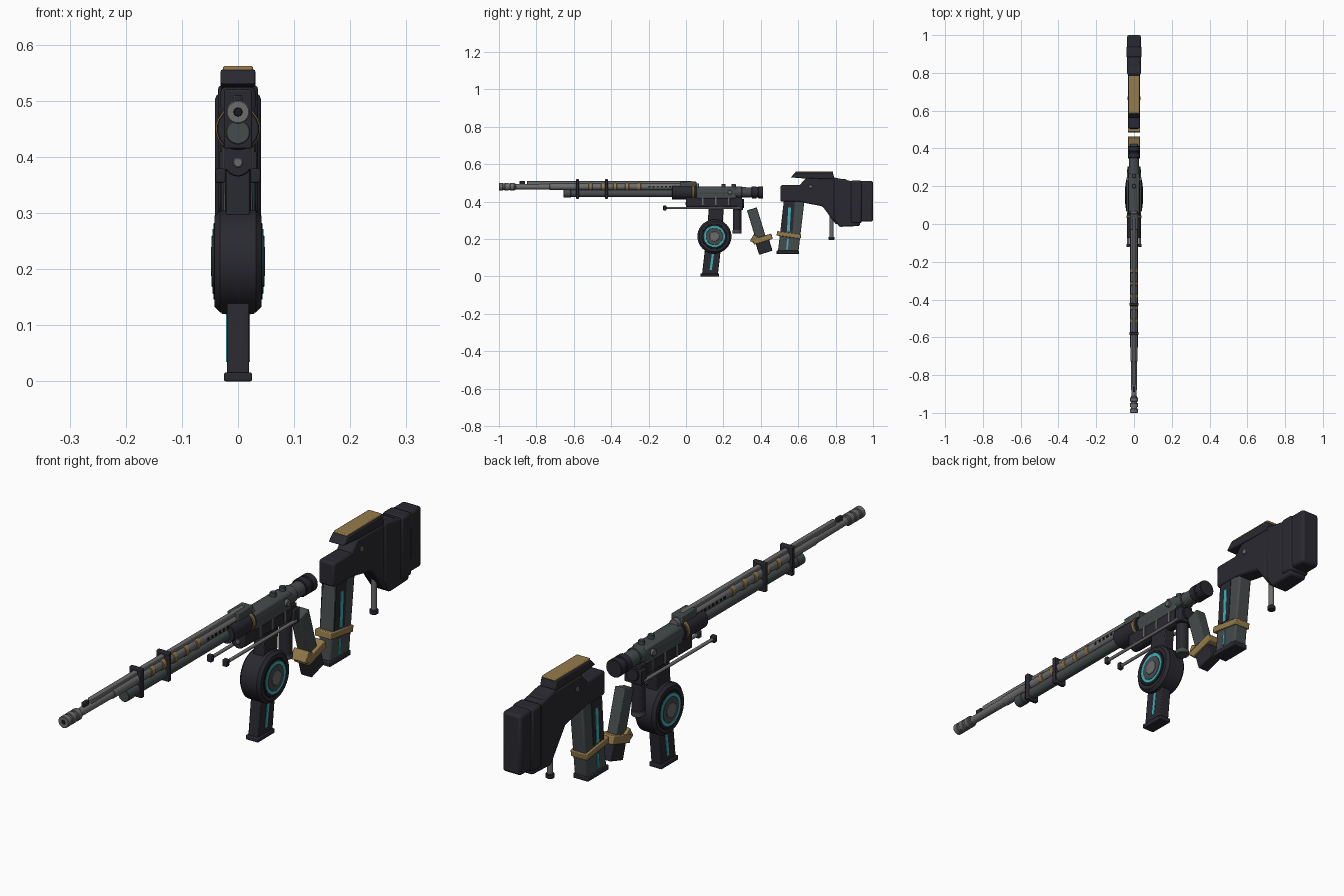
import bpy, bmesh, math
from mathutils import Matrix, Vector

if "Cube" in bpy.data.objects:
    bpy.data.objects.remove(bpy.data.objects["Cube"], do_unlink=True)


def material(name, red, green, blue):
    mat = bpy.data.materials.new(name)
    mat.use_nodes = True
    color = (red, green, blue, 1)
    mat.diffuse_color = color
    mat.node_tree.nodes["Principled BSDF"].inputs["Base Color"].default_value = color
    return mat


DARK = material("charcoal", red=.022, green=.022, blue=.03)
STEEL = material("steel", red=.15, green=.15, blue=.15)
GREEN = material("grey_green", red=.06, green=.07, blue=.07)
GOLD = material("gold", red=.3, green=.2, blue=.07)
CYAN = material("cyan", red=.05, green=.43, blue=.5)
BLACK = material("black", red=.01, green=.01, blue=.01)

RIGHT, BACK, UP = Vector((1, 0, 0)), Vector((0, 1, 0)), Vector((0, 0, 1))
SIDES = (-1, 1)


def finish(name, bm, mat, bevel=0):
    bmesh.ops.recalc_face_normals(bm, faces=bm.faces)
    mesh = bpy.data.meshes.new(name)
    bm.to_mesh(mesh)
    bm.free()
    mesh.materials.append(mat)
    part = bpy.data.objects.new(name, mesh)
    bpy.context.collection.objects.link(part)
    bpy.ops.object.select_all(action='DESELECT')
    part.select_set(True)
    bpy.context.view_layer.objects.active = part
    bpy.ops.object.shade_smooth_by_angle(angle=math.radians(35))
    if bevel:
        modifier = part.modifiers.new("rounded_edges", 'BEVEL')
        modifier.width = bevel
        modifier.segments = 2


def prism(name, mat, outline, half, bevel=.004, x=0):
    """Side outline in (y, z), extruded across x."""
    bm = bmesh.new()
    face = bm.faces.new([bm.verts.new((x - half, y, z)) for y, z in outline])
    grown = bmesh.ops.extrude_face_region(bm, geom=[face])["geom"]
    moved = [item for item in grown if isinstance(item, bmesh.types.BMVert)]
    bmesh.ops.translate(bm, vec=RIGHT * half * 2, verts=moved)
    finish(name, bm, mat, bevel)


def bar(name, mat, bottom, top, depth, half, bevel=.003, x=0):
    """Leaning bar with level ends, between two (y, z) points."""
    (low_y, low_z), (high_y, high_z) = bottom, top
    reach = depth / 2
    outline = [(low_y - reach, low_z), (low_y + reach, low_z),
               (high_y + reach, high_z), (high_y - reach, high_z)]
    prism(name, mat, outline, half, bevel, x)


def box(name, mat, y, z, half, bevel=.003, x=0):
    """Upright block spanning the given y and z ranges."""
    middle = sum(y) / 2
    bar(name, mat, (middle, z[0]), (middle, z[1]), y[1] - y[0], half, bevel, x)


def tilted(name, mat, center, depth, height, half, degrees, bevel=.003):
    """Block turned in the side plane."""
    bm = bmesh.new()
    bmesh.ops.create_cube(bm, size=1)
    bm.transform(Matrix.Translation((0, *center))
                 @ Matrix.Rotation(math.radians(degrees), 4, 'X')
                 @ Matrix.Diagonal((half * 2, depth, height, 1)))
    finish(name, bm, mat, bevel)


def rod(name, mat, start, length, radius, axis=BACK, tip=None, chamfer=.002, sides=24):
    """Chamfered cylinder; tip gives a different end radius."""
    end = tip or radius
    steps = [(0, radius - chamfer), (chamfer, radius),
             (length - chamfer, end), (length, end - chamfer)]
    turn = UP.rotation_difference(axis).to_matrix().to_4x4()
    bm = bmesh.new()
    rings = []
    for along, size in steps:
        angles = [math.tau * i / sides for i in range(sides)]
        rings.append([bm.verts.new((size * math.cos(a), size * math.sin(a), along))
                      for a in angles])
    for low, high in zip(rings, rings[1:]):
        for i in range(sides):
            j = (i + 1) % sides
            bm.faces.new((low[i], low[j], high[j], high[i]))
    bm.faces.new(rings[0])
    bm.faces.new(rings[-1])
    bm.transform(Matrix.Translation(start) @ turn)
    finish(name, bm, mat)


def on_axis(y, z):
    return Vector((0, y, z))


# Barrel and muzzle
BORE = .48
rod("barrel", STEEL, on_axis(-.95, BORE), length=.25, radius=.014, tip=.016)
rod("barrel_rear", STEEL, on_axis(-.73, BORE), length=.8, radius=.018)
rod("muzzle_core", STEEL, on_axis(-.99, BORE), length=.08, radius=.017)
for i in range(3):
    rod("muzzle_ring", STEEL, on_axis(-1 + i * .03, BORE), length=.022, radius=.021)
rod("muzzle_bore", BLACK, on_axis(-1, BORE) - BACK * .001, length=.01, radius=.009, sides=12)
box("front_sight", DARK, y=(-.89, -.86), z=(BORE, .51), half=.006)
box("top_rib", STEEL, y=(-.85, .03), z=(BORE, .51), half=.008)

# Magazine tube, clamps and bands
rod("lower_tube", GREEN, on_axis(-.65, .444), length=.6, radius=.02)
rod("lower_tube_cap", GREEN, on_axis(-.655, .444), length=.04, radius=.022)
for y in (-.58, -.425):
    box("barrel_clamp", DARK, y=(y - .008, y + .008), z=(.415, .52), half=.025)
for i in range(5):
    rod("barrel_gold_band", GOLD, on_axis(-.52 + i * .065, BORE), length=.02, radius=.021)
for i in range(8):
    y = -.2 + i * .022
    box("barrel_vents", BLACK, y=(y, y + .01), z=(BORE - .004, BORE + .004), half=.0195, bevel=0)

# Receiver
CORE = .45
rod("receiver_collar", DARK, on_axis(-.075, CORE), length=.13, radius=.038)
box("rear_sight_block", GREEN, y=(-.03, .055), z=(CORE, .508), half=.022)
rod("receiver_gold_ring", GOLD, on_axis(.032, CORE), length=.013, radius=.04)
rod("receiver_body", GREEN, on_axis(.05, CORE), length=.25, radius=.031)
rod("receiver_tail", GREEN, on_axis(.27, CORE), length=.1, radius=.028, tip=.026)
box("receiver_housing", GREEN, y=(.055, .27), z=(.415, .476), half=.029, bevel=.008)
rod("end_cap_core", DARK, on_axis(.35, CORE), length=.06, radius=.029)
for y in (.35, .385):
    rod("end_cap_ring", DARK, on_axis(y, CORE), length=.028, radius=.032)
for y in (.2, .255):
    rod("receiver_knob", GREEN, on_axis(y, CORE), axis=UP, length=.045, radius=.011)
for side in SIDES:
    rod("receiver_side_knob", STEEL, on_axis(.235, CORE), axis=RIGHT * side,
        length=.04, radius=.012)

# Lower frame and folded bipod
rod("frame_tube", DARK, on_axis(0, .39), length=.31, radius=.025)
rod("frame_tube_plug", STEEL, on_axis(-.004, .39), length=.02, radius=.009)
box("lower_frame", DARK, y=(0, .3), z=(.376, .425), half=.026)
for i in range(3):
    y = .085 + i * .07
    box("frame_clip", STEEL, y=(y, y + .009), z=(.378, .425), half=.0285, bevel=.001)
box("bipod_hinge", DARK, y=(.272, .305), z=(.355, .41), half=.034)
for side in SIDES:
    offset = RIGHT * side * .031
    rod("bipod_leg", STEEL, on_axis(-.11, .366) + offset, length=.4, radius=.006, sides=12)
    box("bipod_foot", DARK, y=(-.122, -.105), z=(.354, .379), half=.009, x=offset.x)

# Front peg
rod("front_peg", DARK, on_axis(.273, .235), axis=UP, length=.145, radius=.023)
rod("front_peg_tip", GREEN, on_axis(.273, .23), axis=UP, length=.02, radius=.0245)

# Drum magazine
DRUM = on_axis(.152, .214)
bar("magazine_neck", DARK, bottom=(.15, .2), top=(.163, .385), depth=.08, half=.021)
bar("magazine_stem", DARK, bottom=(.128, .01), top=(.15, .2), depth=.085, half=.02)
box("magazine_floorplate", DARK, y=(.078, .176), z=(0, .016), half=.025)
rod("drum", DARK, DRUM - RIGHT * .042, axis=RIGHT, length=.084, radius=.091,
    chamfer=.01, sides=40)
drum_layers = {"rim": (BLACK, .068), "cyan_ring": (CYAN, .058),
               "plate": (GREEN, .046), "hub": (STEEL, .026)}
for side in SIDES:
    for layer, (label, (mat, radius)) in enumerate(drum_layers.items()):
        rod("drum_" + label, mat, DRUM + RIGHT * side * .036, axis=RIGHT * side,
            length=.008 + layer * .0015, radius=radius, chamfer=.001, sides=32)
    bar("magazine_stripe", CYAN, bottom=(.132, .035), top=(.144, .12), depth=.012,
        half=.002, bevel=0, x=side * .0195)

# Angled rear handle
LEAN = 17
tilted("handle", GREEN, center=(.377, .28), depth=.055, height=.17, half=.02, degrees=LEAN)
tilted("handle_base", DARK, center=(.415, .165), depth=.075, height=.08, half=.022, degrees=LEAN)
tilted("handle_gold_band", GOLD, center=(.41, .2), depth=.105, height=.03, half=.031, degrees=LEAN)
tilted("handle_gold_lip", GOLD, center=(.365, .2), depth=.03, height=.04, half=.03, degrees=-30)

# Stock grip with inlays
bar("stock_grip", GREEN, bottom=(.546, .13), top=(.58, .42), depth=.11, half=.027, bevel=.006)
box("stock_grip_base", DARK, y=(.484, .604), z=(.12, .138), half=.03)
tilted("stock_grip_band", GOLD, center=(.55, .222), depth=.13, height=.024, half=.033, degrees=-8)
for side in SIDES:
    bar("grip_dark_panel", DARK, bottom=(.54, .24), top=(.552, .4), depth=.06,
        half=.004, bevel=0, x=side * .025)
    bar("grip_upper_stripe", CYAN, bottom=(.547, .24), top=(.554, .37), depth=.015,
        half=.004, bevel=0, x=side * .0265)
    bar("grip_lower_stripe", CYAN, bottom=(.54, .145), top=(.545, .2), depth=.01,
        half=.004, bevel=0, x=side * .0265)

# Shoulder stock
box("stock_front", DARK, y=(.505, .63), z=(.4, .488), half=.031, bevel=.008)
prism("stock_neck", DARK, half=.031, bevel=.008,
      outline=[(.6, .48), (.64, .525), (.86, .52), (.86, .28), (.8, .28), (.73, .375), (.6, .4)])
prism("stock_body", DARK, half=.036, bevel=.008,
      outline=[(.79, .53), (.93, .5), (.93, .27), (.82, .265), (.79, .31)])
box("butt_pad", DARK, y=(.88, .94), z=(.285, .513), half=.041, bevel=.01)
box("butt_pad_end", DARK, y=(.93, 1), z=(.293, .511), half=.037, bevel=.01)
for side in SIDES:
    rod("stock_pin", STEEL, on_axis(.665, .48), axis=RIGHT * side, length=.034, radius=.01)

# Cheek rest and rear support post
prism("cheek_rest", DARK, half=.031,
      outline=[(.56, .53), (.585, .556), (.785, .556), (.795, .52), (.62, .525)])
box("cheek_rest_pad", GOLD, y=(.585, .787), z=(.553, .562), half=.027)
rod("support_post", STEEL, on_axis(.778, .2), axis=UP, length=.13, radius=.01, sides=16)
rod("support_foot", DARK, on_axis(.778, .196), axis=UP, length=.016, radius=.015, sides=16)
